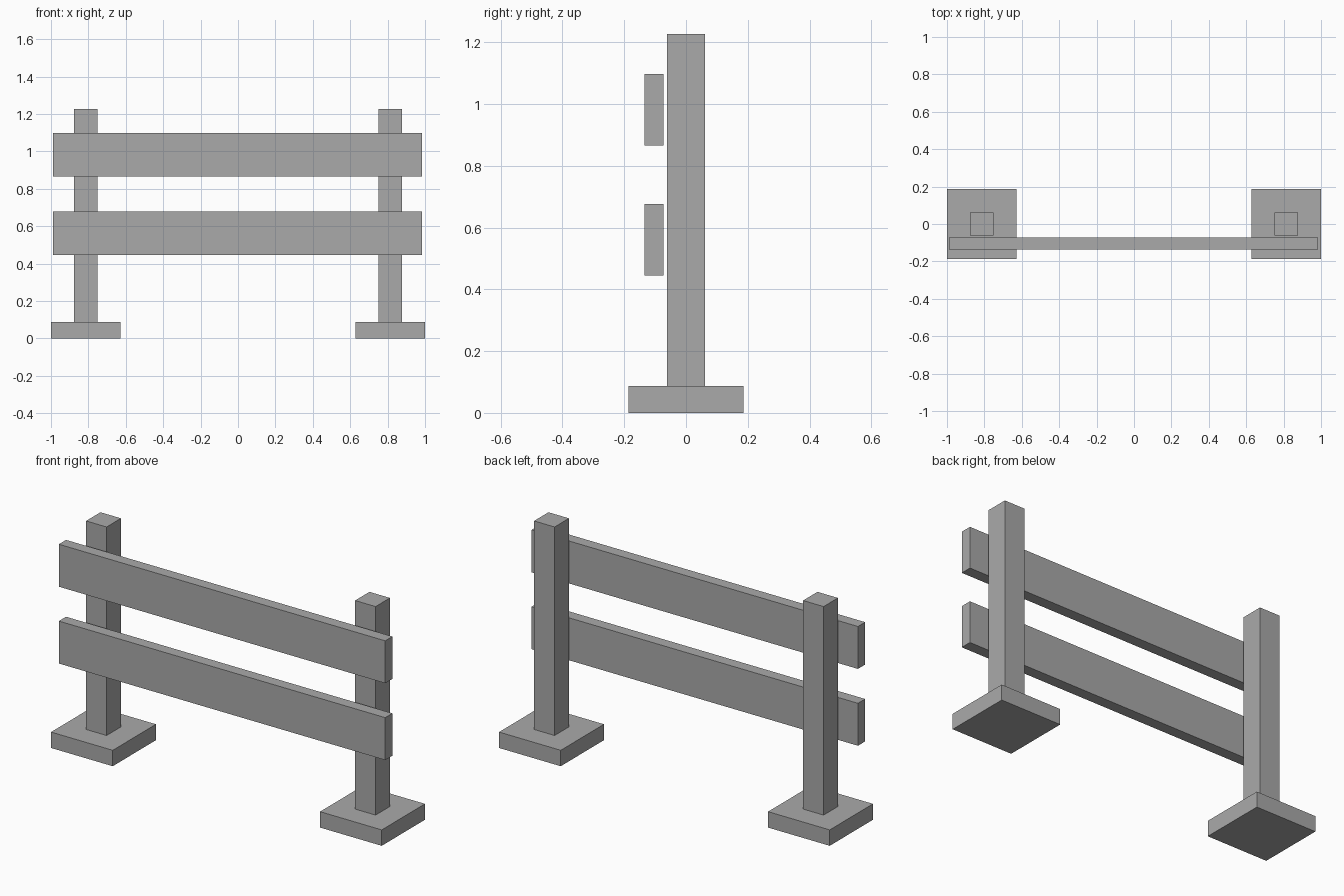
import bpy
from mathutils import Matrix, Vector
import bmesh

# Remove the default cube
if "Cube" in bpy.data.objects:
    bpy.data.objects.remove(bpy.data.objects["Cube"], do_unlink=True)

# Single plain grey finish
GREY = (0.4, 0.4, 0.4, 1.0)
grey = bpy.data.materials.new("plain_grey")
grey.use_nodes = True
grey.diffuse_color = GREY
grey.node_tree.nodes["Principled BSDF"].inputs["Base Color"].default_value = GREY


def box(name, size, centre):
    """Add a flat-sided block of the given size, centred on its origin."""
    bm = bmesh.new()
    bmesh.ops.create_cube(bm, size=1.0, matrix=Matrix.Diagonal((*size, 1.0)))
    mesh = bpy.data.meshes.new(name)
    bm.to_mesh(mesh)
    bm.free()
    mesh.materials.append(grey)
    obj = bpy.data.objects.new(name, mesh)
    obj.location = Vector(centre)
    bpy.context.collection.objects.link(obj)
    return obj


BASE_WIDTH, BASE_HEIGHT = 0.373, 0.087
POST_WIDTH, POST_TOP = 0.124, 1.227
POST_X = 1.0 - BASE_WIDTH / 2

# Square feet with a post standing on each
for side, sign in (("left", 1), ("right", -1)):
    x = sign * POST_X
    box(f"{side}_foot", (BASE_WIDTH, BASE_WIDTH, BASE_HEIGHT),
        (x, 0, BASE_HEIGHT / 2))
    post_height = POST_TOP - BASE_HEIGHT
    box(f"{side}_post", (POST_WIDTH, POST_WIDTH, post_height),
        (x, 0, BASE_HEIGHT + post_height / 2))

# Two horizontal boards just in front of the posts
for name, z in (("lower_board", 0.561), ("upper_board", 0.981)):
    box(name, (1.974, 0.062, 0.232), (-0.002, -0.104, z))
